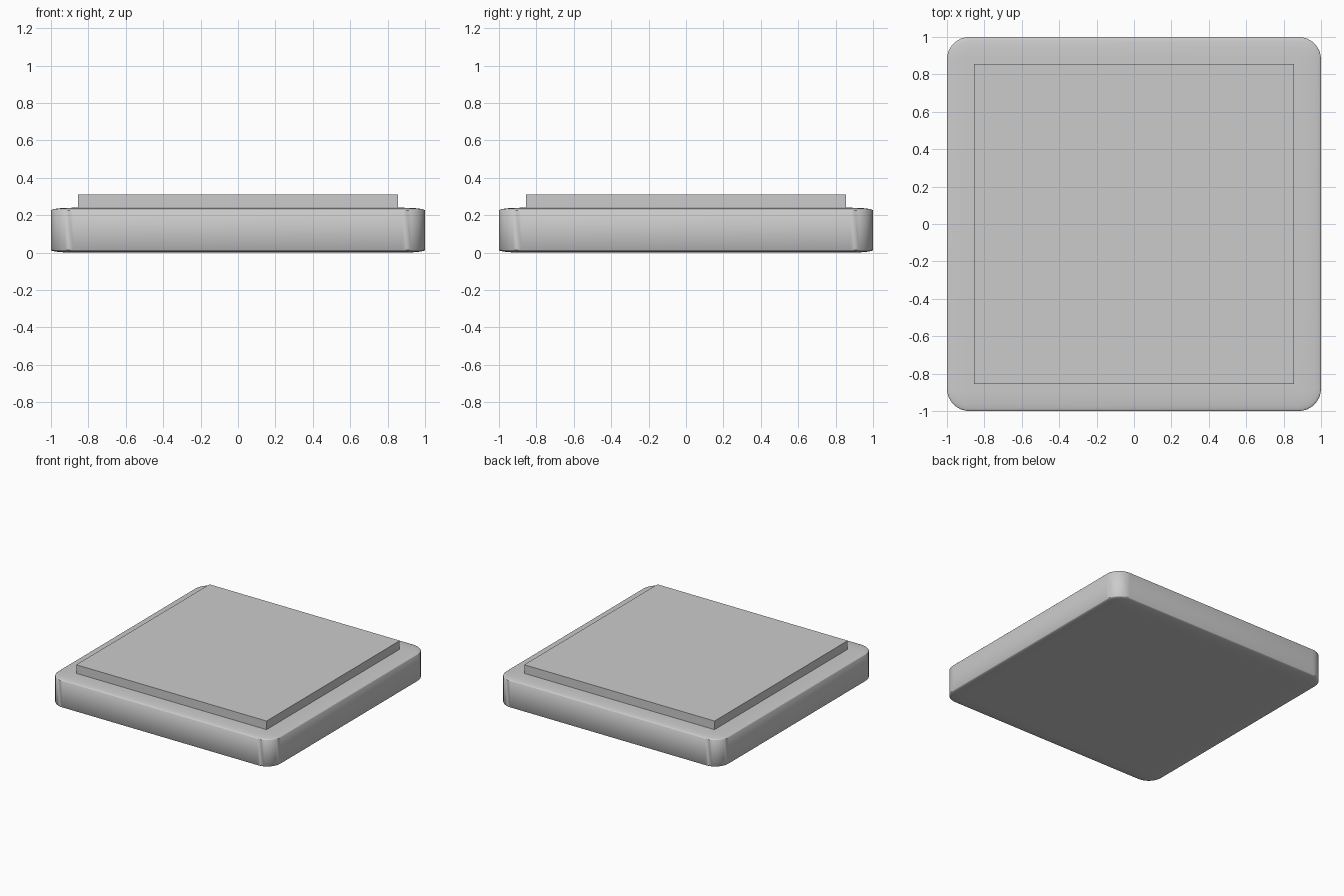
import bpy

if "Cube" in bpy.data.objects:
    bpy.data.objects.remove(bpy.data.objects["Cube"])


def block(name, size, z0, z1):
    bpy.ops.mesh.primitive_cube_add(size=2, location=(0, 0, (z0 + z1) / 2))
    ob = bpy.context.object
    ob.name = name
    ob.scale = (size / 2, size / 2, (z1 - z0) / 2)
    return ob


# Rounded slab: bevel is flattened by the object's vertical scale
base = block("base_slab", 2.0, 0.0, 0.24)
bevel = base.modifiers.new("rounded_edges", 'BEVEL')
bevel.width = 0.12
bevel.segments = 8
bevel.limit_method = 'NONE'
bpy.ops.object.modifier_apply(modifier=bevel.name)
bpy.ops.object.transform_apply(location=False, rotation=False, scale=True)
bpy.ops.object.shade_smooth_by_angle(angle=0.7)

# Sharp-edged raised square on top
block("top_plate", 1.71, 0.23, 0.31)
bpy.ops.object.transform_apply(location=False, rotation=False, scale=True)
